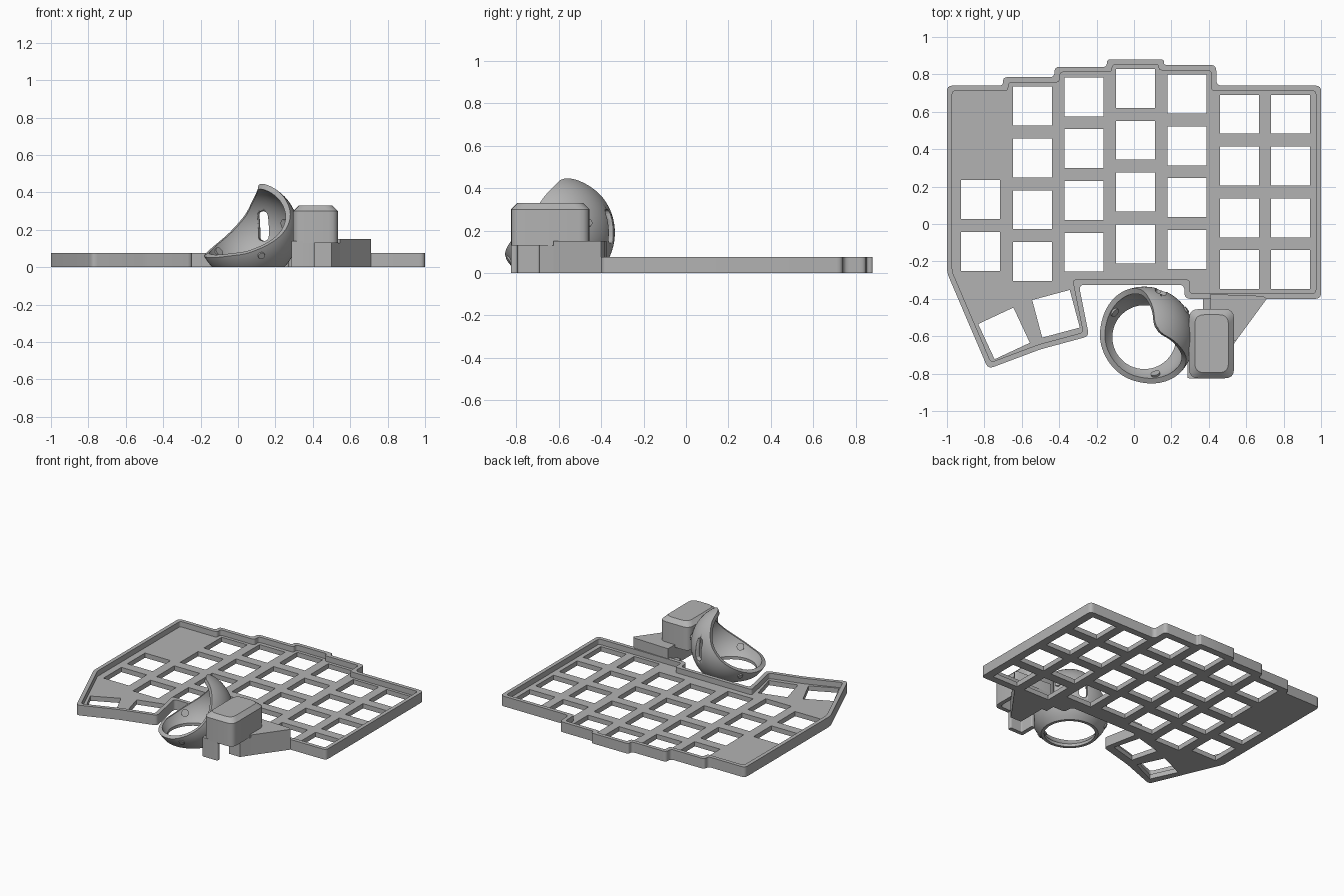
import bpy, bmesh, math
from mathutils import Vector, Matrix

if "Cube" in bpy.data.objects:
    bpy.data.objects.remove(bpy.data.objects["Cube"])

grey = bpy.data.materials.new("mid_grey")
grey.diffuse_color = (0.45, 0.45, 0.45, 1)
grey.use_nodes = True
grey.node_tree.nodes["Principled BSDF"].inputs["Base Color"].default_value = grey.diffuse_color


def finish(name, bm, smooth=True):
    bmesh.ops.remove_doubles(bm, verts=bm.verts, dist=1e-5)
    bmesh.ops.recalc_face_normals(bm, faces=bm.faces)
    me = bpy.data.meshes.new(name)
    bm.to_mesh(me)
    bm.free()
    ob = bpy.data.objects.new(name, me)
    bpy.context.collection.objects.link(ob)
    me.materials.append(grey)
    if smooth:
        bpy.ops.object.select_all(action='DESELECT')
        ob.select_set(True)
        bpy.context.view_layer.objects.active = ob
        bpy.ops.object.shade_smooth_by_angle(angle=math.radians(35))
    return ob


def slab(name, loops, z0, z1):
    """Extruded flat shape; loops after the first are holes."""
    cu = bpy.data.curves.new(name, 'CURVE')
    cu.dimensions, cu.fill_mode = '2D', 'BOTH'
    cu.extrude = (z1 - z0) / 2
    for loop in loops:
        sp = cu.splines.new('POLY')
        sp.points.add(len(loop) - 1)
        for p, c in zip(sp.points, loop):
            p.co = (c[0], c[1], 0, 1)
        sp.use_cyclic_u = True
    tmp = bpy.data.objects.new(name + "_curve", cu)
    bpy.context.collection.objects.link(tmp)
    bpy.context.view_layer.update()
    dg = bpy.context.evaluated_depsgraph_get()
    me = bpy.data.meshes.new_from_object(tmp.evaluated_get(dg))
    bpy.data.objects.remove(tmp)
    bm = bmesh.new()
    bm.from_mesh(me)
    bpy.data.meshes.remove(me)
    bmesh.ops.translate(bm, verts=bm.verts, vec=(0, 0, (z0 + z1) / 2))
    return finish(name, bm)


def fillet(pts, r, n=4):
    out = []
    for i, p in enumerate(pts):
        p = Vector(p)
        a, b = Vector(pts[i - 1]) - p, Vector(pts[(i + 1) % len(pts)]) - p
        d = min(r, a.length * .48, b.length * .48)
        a, b = p + a.normalized() * d, p + b.normalized() * d
        for k in range(n + 1):
            t = k / n
            out.append(a * (1 - t) ** 2 + p * 2 * t * (1 - t) + b * t * t)
    return out


def inset(pts, d):
    """Mitred inward offset of a clockwise outline."""
    out = []
    for i, p in enumerate(pts):
        p = Vector(p)
        u = (p - Vector(pts[i - 1])).normalized()
        v = (Vector(pts[(i + 1) % len(pts)]) - p).normalized()
        n1, n2 = Vector((u.y, -u.x)), Vector((v.y, -v.x))
        out.append(p + (n1 + n2) * d / (1 + n1.dot(n2)))
    return out


def key_hole(x, y, angle=0, s=.104):
    m = Matrix.Rotation(math.radians(angle), 2)
    return [Vector((x, y)) + m @ Vector(c) for c in ((-s, -s), (s, -s), (s, s), (-s, s))]


# key plate with its raised border
outline = [(-1, .74), (-.7, .74), (-.7, .785), (-.425, .785), (-.425, .84), (-.145, .84),
           (-.145, .88), (.16, .88), (.16, .85), (.44, .85), (.44, .74), (1, .74), (1, -.4),
           (.27, -.4), (.27, -.325), (-.295, -.325), (-.24, -.6), (-.5, -.67), (-.78, -.775),
           (-1, -.26)]
columns = [(-.82, .13, 2), (-.543, .63, 4), (-.268, .68, 4), (.008, .725, 4),
           (.283, .695, 4), (.563, .587, 4), (.836, .587, 4)]
holes = [key_hole(x, top - .277 * i) for x, top, n in columns for i in range(n)]
holes += [key_hole(-.695, -.585, 25), key_hole(-.417, -.48, 15)]
edge = fillet(outline, .03)
slab("key_plate", [edge] + holes, 0, .035)
slab("plate_border", [edge, fillet(inset(outline, .028), .02)], .035, .075)

# angled bracket joining the plate to the sensor housing
slab("bracket", [[(.41, -.375), (.69, -.385), (.71, -.4), (.545, -.625), (.41, -.625)]], 0, .15)
slab("bracket_foot", [[(.41, -.625), (.545, -.625), (.5, -.69), (.41, -.69)]], 0, .13)
slab("bracket_tab", [[(.37, -.39), (.41, -.39), (.41, -.47), (.37, -.47)]], 0, .05)

# sensor housing: hollow rounded box with a chamfered top
box = [(.295, -.455), (.535, -.455), (.535, -.825), (.295, -.825)]
rings = [(.03, .13, .03), (.0, .13, .05), (0, .3, .05), (.03, .33, .05)]
bm = bmesh.new()


def ring(d, z, r):
    return [bm.verts.new((p.x, p.y, z)) for p in fillet(inset(box, d), r)]


loops = [ring(.03, .3, .03)] + [ring(*r) for r in rings]
for a, b in zip(loops, loops[1:]):
    for i in range(len(a)):
        bm.faces.new((a[i - 1], a[i], b[i], b[i - 1]))
bm.faces.new(loops[0])
bm.faces.new(loops[-1])
finish("sensor_housing", bm)
slab("housing_leg", [fillet([(.285, -.69), (.315, -.69), (.315, -.795), (.41, -.795),
                             (.41, -.825), (.285, -.825)], .01)], 0, .14)

# ball cup: spherical shell whose rim sweeps from a high peak to a low lip
C, R_OUT, R_IN, PEAK = Vector((.055, -.605, .19)), .27, .24, 33
RIM = [(0, 71), (15, 70), (30, 64), (48, 43), (62, 18), (85, -6), (120, -24), (150, -29), (180, -31)]


def rim_angle(az):
    d = abs((az - PEAK + 180) % 360 - 180)
    for i in range(len(RIM) - 1):
        (a, ea), (b, eb) = RIM[i], RIM[i + 1]
        if d <= b:
            p = RIM[i - 1] if i else (-15, 70)
            q = RIM[i + 2] if i + 2 < len(RIM) else (210, -29)
            t, h = (d - a) / (b - a), b - a
            ma, mb = (eb - p[1]) / (b - p[0]) * h, (q[1] - ea) / (q[0] - a) * h
            return ((2 * t**3 - 3 * t**2 + 1) * ea + (t**3 - 2 * t**2 + t) * ma
                    + (3 * t**2 - 2 * t**3) * eb + (t**3 - t**2) * mb)


def on_sphere(r, az, el):
    az, el = math.radians(az), math.radians(el)
    return C + r * Vector((math.cos(az) * math.cos(el), math.sin(az) * math.cos(el), math.sin(el)))


bm = bmesh.new()
SEG, ROWS, LOW = 120, 18, -44.7
cols = []
for s in range(SEG):
    az = 360 * s / SEG
    top = rim_angle(az)
    els = [LOW + (top - LOW) * k / ROWS for k in range(ROWS + 1)]
    pts = [on_sphere(R_OUT, az, e) for e in els] + [on_sphere(R_IN, az, e) for e in reversed(els)]
    foot = pts[-1].copy()
    foot.z = pts[0].z = 0
    cols.append([bm.verts.new(p) for p in pts + [foot]])
for s in range(SEG):
    a, b = cols[s - 1], cols[s]
    for k in range(len(a)):
        bm.faces.new((a[k - 1], a[k], b[k], b[k - 1]))
cup = finish("ball_cup", bm)

# upright sensor slot through the back of the cup
slot = slab("slot_cutter", [fillet([(-.08, -.03), (.08, -.03), (.08, .03), (-.08, .03)], .03)], -.1, .1)
slot.matrix_world = (Matrix.Translation((.145, -.36, .22)) @ Matrix.Rotation(math.radians(-20), 4, 'Z')
                     @ Matrix.Rotation(math.radians(90), 4, 'X') @ Matrix.Rotation(math.radians(90), 4, 'Z'))
slot.hide_render = True
slot.hide_set(True)
cut = cup.modifiers.new("slot", 'BOOLEAN')
cut.operation, cut.object, cut.solver = 'DIFFERENCE', slot, 'EXACT'

# three small bearing studs around the cup wall
for i, az in enumerate((33, 140, -73)):
    d = (on_sphere(1, az, -28 if i else 10) - C).normalized()
    bm = bmesh.new()
    bmesh.ops.create_cone(bm, cap_ends=True, segments=20, radius1=.026, radius2=.018, depth=.05,
                          matrix=Matrix.Translation(C + d * .252) @ d.to_track_quat('Z', 'Y').to_matrix().to_4x4())
    finish("bearing_stud_%d" % (i + 1), bm)
